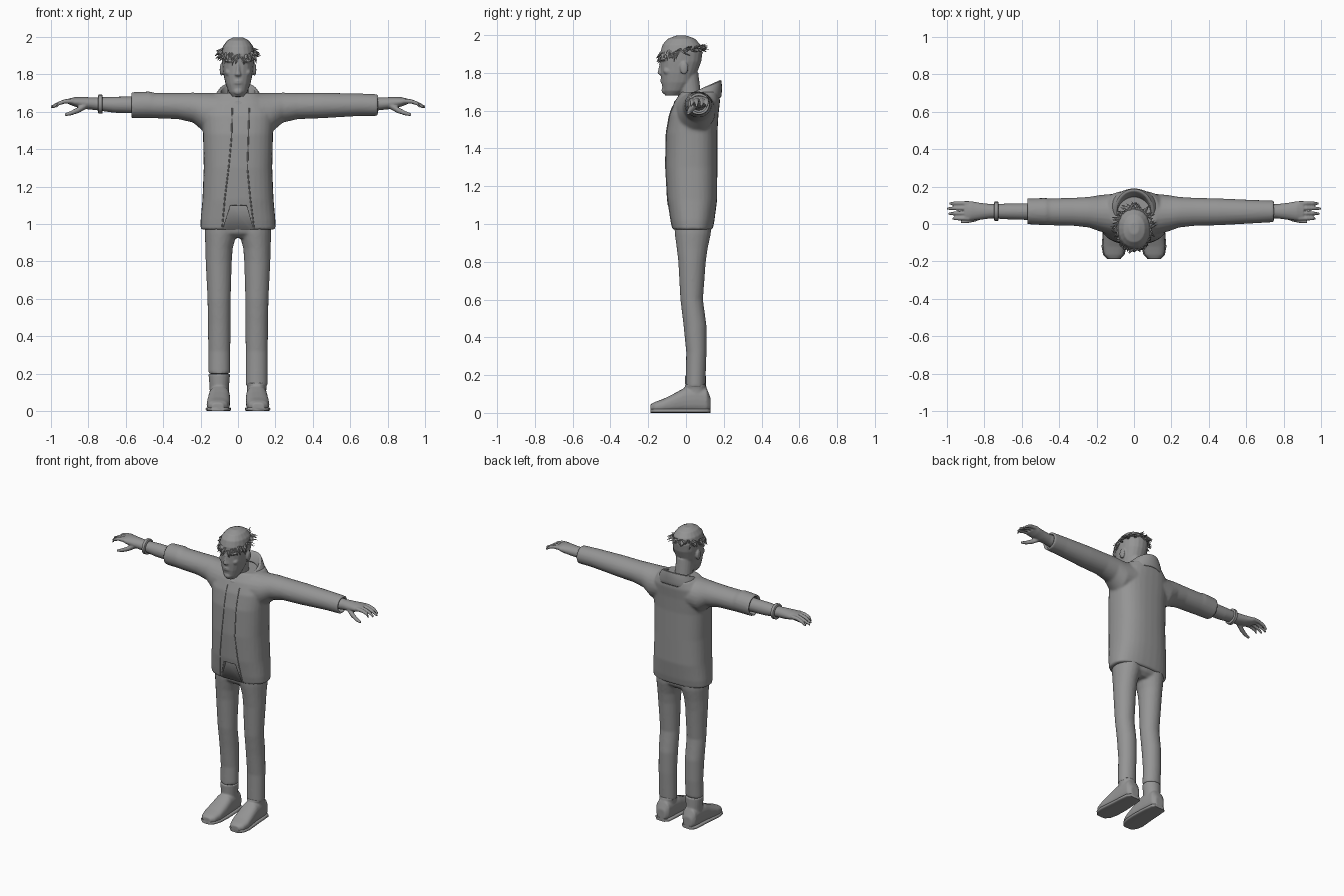
import bpy, bmesh, math, random
from mathutils import Vector

random.seed(4)
if "Cube" in bpy.data.objects:
    bpy.data.objects.remove(bpy.data.objects["Cube"])

grey = bpy.data.materials.new("plain_grey")
grey.use_nodes = True
tone = (0.3, 0.3, 0.3, 1)
grey.diffuse_color = tone
grey.node_tree.nodes["Principled BSDF"].inputs["Base Color"].default_value = tone


def loft(bm, rings, axis="z", side=1, power=2.0, n=20, tilt=0.0, caps=True):
    """Rings are (x, y, z, radius a, radius b) across the axis; z never drops below ground."""
    rows = []
    for x, y, z, a, b in rings:
        row = []
        for i in range(n):
            t = math.tau * i / n
            c, s = math.cos(t), math.sin(t)
            u = a * math.copysign(abs(c) ** (2 / power), c)
            v = b * math.copysign(abs(s) ** (2 / power), s)
            d = {"z": (u, v, tilt * v), "x": (0, u, v), "y": (u, 0, v)}[axis]
            row.append(bm.verts.new((side * (x + d[0]), y + d[1], max(0, z + d[2]))))
        rows.append(row)
    for lo, hi in zip(rows, rows[1:]):
        for i in range(n):
            j = (i + 1) % n
            bm.faces.new((lo[i], lo[j], hi[j], hi[i]))
    if caps:
        bm.faces.new(rows[0][::-1])
        bm.faces.new(rows[-1])


def blob(bm, center, radii):
    """Small ellipsoid lump."""
    made = bmesh.ops.create_icosphere(bm, subdivisions=3, radius=1)["verts"]
    for v in made:
        v.co = Vector(center) + Vector(p * r for p, r in zip(v.co, radii))


def finish(bm, name, voxel=0, soften=4, subdiv=0, thick=0, angle=50):
    bmesh.ops.recalc_face_normals(bm, faces=bm.faces)
    mesh = bpy.data.meshes.new(name)
    bm.to_mesh(mesh)
    bm.free()
    ob = bpy.data.objects.new(name, mesh)
    bpy.context.collection.objects.link(ob)
    mesh.materials.append(grey)
    if voxel:
        m = ob.modifiers.new("fuse", "REMESH")
        m.mode, m.voxel_size, m.use_smooth_shade = "VOXEL", voxel, True
        m = ob.modifiers.new("soften", "SMOOTH")
        m.factor, m.iterations = 0.5, soften
    if thick:
        ob.modifiers.new("cloth", "SOLIDIFY").thickness = thick
    if subdiv:
        ob.modifiers.new("round", "SUBSURF").levels = subdiv
        ob.modifiers["round"].render_levels = subdiv
    for o in bpy.context.selected_objects:
        o.select_set(False)
    bpy.context.view_layer.objects.active = ob
    ob.select_set(True)
    bpy.ops.object.shade_smooth_by_angle(angle=math.radians(angle))
    return ob


# Jacket body with both sleeves; the right sleeve is pushed up
bm = bmesh.new()
loft(bm, [(0, .033, .97, .2, .108), (0, .033, 1.02, .2, .118), (0, .032, 1.13, .19, .133),
          (0, .028, 1.3, .183, .138), (0, .03, 1.48, .187, .136), (0, .042, 1.58, .195, .13),
          (0, .06, 1.65, .175, .12), (0, .075, 1.7, .13, .1)], power=2.5, n=32)
shoulder = [(.08, .05, 1.6, .115, .1), (.18, .057, 1.595, .098, .105), (.24, .063, 1.622, .082, .08),
            (.32, .065, 1.63, .075, .07), (.45, .065, 1.633, .072, .068)]
for side, cuff in ((1, .75), (-1, .57)):
    r = .058 if side > 0 else .069
    loft(bm, shoulder + [(cuff - .1, .066, 1.637, r + .004, r + .002), (cuff, .068, 1.635, r, r),
                         (cuff, .068, 1.635, r - .014, r - .014), (cuff - .04, .068, 1.635, r - .014, r - .014)],
         "x", side, n=24)
jacket = finish(bm, "jacket", voxel=.008)

# Opening cut at the jacket front hem
bm = bmesh.new()
front = [bm.verts.new((x, -.2, z)) for x, z in ((-.09, .94), (.09, .94), (.045, 1.1), (-.04, 1.1))]
face = bm.faces.new(front)
ext = bmesh.ops.extrude_face_region(bm, geom=[face])["geom"]
bmesh.ops.translate(bm, verts=[g for g in ext if isinstance(g, bmesh.types.BMVert)], vec=(0, .135, 0))
cutter = finish(bm, "hem_cutter")
cutter.hide_render = True
cut = jacket.modifiers.new("opening", "BOOLEAN")
cut.object, cut.operation, cut.solver = cutter, "DIFFERENCE", "EXACT"
bpy.context.view_layer.objects.active = jacket
for m in list(jacket.modifiers):
    bpy.ops.object.modifier_apply(modifier=m.name)
bpy.data.objects.remove(cutter)

# Thin piped edges down the jacket front
bpy.context.view_layer.update()
for name, xs in (("right_front_edge", (-.03, -.035, -.05, -.07, -.085)),
                 ("left_front_edge", (.06, .055, .05, .065, .085))):
    curve = bpy.data.curves.new(name, "CURVE")
    curve.dimensions, curve.bevel_depth, curve.bevel_resolution = "3D", .0035, 1
    line = curve.splines.new("POLY")
    steps = 24
    line.points.add(steps)
    for i in range(steps + 1):
        f = i / steps * 4
        k = min(int(f), 3)
        x = xs[k] + (xs[k + 1] - xs[k]) * (f - k)
        z = 1.62 - .64 * i / steps
        hit = jacket.ray_cast((x, -1, z), (0, 1, 0))[1]
        line.points[i].co = (x, hit.y, z, 1)
    curve.materials.append(grey)
    bpy.context.collection.objects.link(bpy.data.objects.new(name, curve))

# Standing collar, high at the back and open over the throat
bm = bmesh.new()
loft(bm, [(0, .06, 1.61, .155, .13), (0, .06, 1.665, .135, .132), (0, .062, 1.71, .105, .128),
          (0, .064, 1.712, .09, .112), (0, .05, 1.66, .085, .09)], tilt=.45, n=24, caps=False)
finish(bm, "collar", subdiv=1, thick=.008)

# Trousers
bm = bmesh.new()
loft(bm, [(0, .036, 1.08, .17, .1), (0, .036, 1.0, .175, .1), (0, .036, .95, .165, .09),
          (0, .036, .925, .1, .06)], power=2.4)
for side, hem in ((1, .135), (-1, .2)):
    loft(bm, [(.088, .036, 1.06, .085, .1), (.092, .036, .95, .086, .096), (.101, .033, .87, .073, .082),
              (.103, .032, .8, .07, .073), (.101, .03, .6, .062, .06), (.1, .048, .46, .061, .061),
              (.1, .055, .32, .059, .054), (.1, .05, hem, .059, .052)], side=side)
finish(bm, "trousers", voxel=.008)

# Shoes with soles and ankle shafts
last = [(.1, .13, .045, .03, .035), (.1, .11, .065, .05, .065), (.1, .05, .07, .055, .07),
        (.1, -.01, .066, .058, .066), (.102, -.06, .052, .061, .052), (.106, -.12, .037, .062, .037),
        (.108, -.165, .029, .052, .029), (.108, -.188, .025, .03, .02)]
for side, label, top in ((1, "left", .15), (-1, "right", .2)):
    bm = bmesh.new()
    loft(bm, last, "y", side, power=2.6)
    loft(bm, [(.1, .055, .06, .05, .06), (.1, .052, .13, .052, .056), (.1, .05, top, .058, .056)], side=side)
    finish(bm, label + "_shoe", voxel=.006, soften=3)
    bm = bmesh.new()
    loft(bm, [(x, y, .011, a + .005, .011) for x, y, z, a, b in last], "y", side, power=4)
    finish(bm, label + "_sole")

# Forearms, hands and fingers
for side, label in ((1, "left"), (-1, "right")):
    bm = bmesh.new()
    loft(bm, [(.5, .066, 1.635, .046, .046), (.66, .067, 1.637, .043, .043), (.76, .068, 1.642, .038, .034),
              (.82, .068, 1.646, .045, .032), (.87, .07, 1.652, .052, .026), (.905, .07, 1.655, .05, .015)],
         "x", side)
    for i, reach in enumerate((.97, .99, 1, .985)):
        y = .03 + .027 * i
        loft(bm, [(.88, y, 1.657, .012, .013), (.925, y, 1.655, .011, .012), (.96, y, 1.643, .01, .011),
                  (reach, y - .002, 1.624, .007, .008)], "x", side, n=10)
    loft(bm, [(.81, .048, 1.635, .022, .02), (.85, .028, 1.61, .016, .017), (.89, .016, 1.593, .012, .013),
              (.925, .012, 1.583, .008, .008)], "x", side, n=10)
    finish(bm, label + "_hand", voxel=.005, soften=2)

# Wrist band on the bare forearm
bm = bmesh.new()
loft(bm, [(.723, .068, 1.64, .046, .046), (.726, .068, 1.64, .051, .051),
          (.744, .068, 1.64, .051, .051), (.747, .068, 1.64, .046, .046)], "x", -1)
finish(bm, "wrist_band", angle=30)

# Head with neck, brow, nose, lips, chin and ears
bm = bmesh.new()
loft(bm, [(0, -.075, 1.68, .03, .035), (0, -.062, 1.705, .05, .06), (0, -.046, 1.75, .067, .084),
          (0, -.038, 1.8, .078, .096), (0, -.027, 1.86, .086, .108), (0, -.024, 1.91, .089, .112),
          (0, -.024, 1.95, .08, .1), (0, -.024, 1.98, .058, .073), (0, -.024, 1.997, .025, .03)], power=2.2)
loft(bm, [(0, .03, 1.6, .07, .065), (0, .02, 1.7, .056, .058), (0, .005, 1.8, .056, .06)])
loft(bm, [(0, -.128, 1.788, .012, .01), (0, -.134, 1.797, .018, .018), (0, -.132, 1.82, .011, .014),
          (0, -.128, 1.86, .009, .01)], n=12)
blob(bm, (0, -.112, 1.708), (.026, .018, .02))
for z in (1.752, 1.764):
    blob(bm, (0, -.122, z), (.026, .014, .006))
for side in (1, -1):
    blob(bm, (side * .038, -.117, 1.872), (.034, .02, .01))
    blob(bm, (side * .05, -.092, 1.81), (.02, .028, .022))
    blob(bm, (side * .088, -.01, 1.825), (.01, .022, .034))
finish(bm, "head", voxel=.005, soften=3)

# Ragged ring of hair tufts, drooping in front and flicking up behind
bm = bmesh.new()
for i in range(90):
    a = math.tau * (i + random.uniform(-.4, .4)) / 90
    out = Vector((math.sin(a), -math.cos(a), 0))
    back = -math.cos(a)
    root = Vector((.088 * out.x, -.024 + .11 * out.y, 1.915 + .02 * back + random.uniform(-.012, .015)))
    across = Vector((math.cos(a), math.sin(a), 0))
    way = out * random.uniform(.3, .8) + across * random.uniform(-.7, .7)
    way.z = -.55 + .45 * back + random.uniform(-.3, .3)
    tip = root + way.normalized() * random.uniform(.03, .05)
    up = Vector((0, 0, 1))
    base = [bm.verts.new(root + d) for d in (across * .01, out * .007 + up * .005, across * -.01,
                                            out * -.012 - up * .005)]
    end = bm.verts.new(tip)
    bm.faces.new(base)
    for k in range(4):
        bm.faces.new((base[k], base[(k + 1) % 4], end))
finish(bm, "hair_tufts", angle=20)
